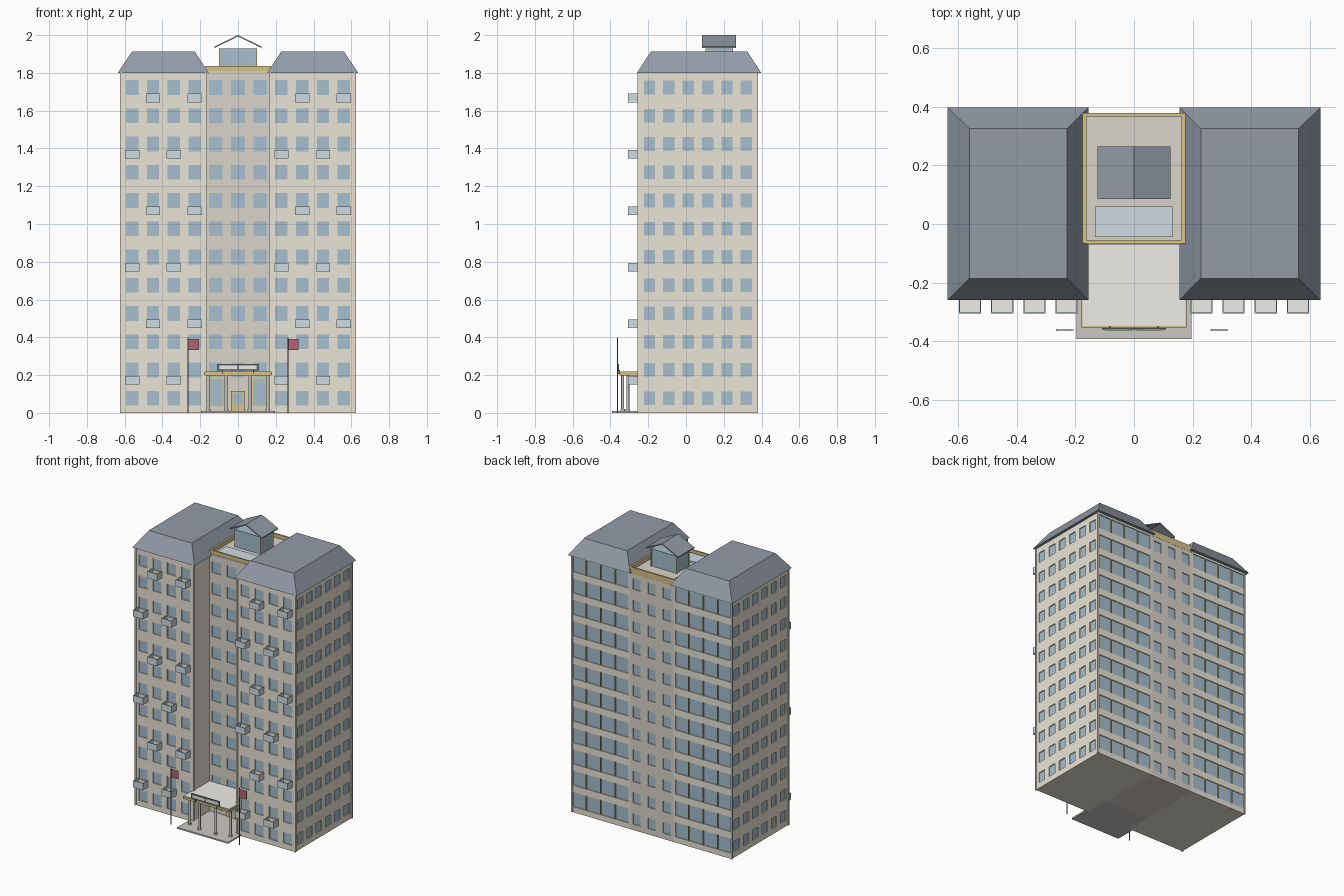
import bpy, bmesh
from mathutils import Matrix, Vector

if "Cube" in bpy.data.objects:
    bpy.data.objects.remove(bpy.data.objects["Cube"])


def mat(name, r, g, b):
    m = bpy.data.materials.new(name)
    m.diffuse_color = (r, g, b, 1)
    m.use_nodes = True
    m.node_tree.nodes["Principled BSDF"].inputs["Base Color"].default_value = m.diffuse_color
    return m


CREAM = mat("cream wall", 0.83, 0.78, 0.67)
TAUPE = mat("taupe wall", 0.70, 0.66, 0.59)
GLASS = mat("glass", 0.38, 0.52, 0.62)
PALE = mat("pale glass", 0.62, 0.72, 0.77)
SLATE = mat("slate", 0.29, 0.33, 0.39)
GOLD = mat("gold trim", 0.68, 0.55, 0.25)
WHITE = mat("white", 0.86, 0.85, 0.81)
GREY = mat("paving", 0.60, 0.58, 0.55)
DARK = mat("dark metal", 0.17, 0.19, 0.22)
RED = mat("red cloth", 0.45, 0.13, 0.18)


def finish(name, bm, material):
    bmesh.ops.recalc_face_normals(bm, faces=bm.faces)
    me = bpy.data.meshes.new(name)
    bm.to_mesh(me)
    bm.free()
    if material:
        me.materials.append(material)
    ob = bpy.data.objects.new(name, me)
    bpy.context.collection.objects.link(ob)
    return ob


# each box is (x0, x1, y0, y1, z0, z1)
def boxes(name, items, material=None):
    bm = bmesh.new()
    for x0, x1, y0, y1, z0, z1 in items:
        c = Matrix.Translation(((x0 + x1) / 2, (y0 + y1) / 2, (z0 + z1) / 2))
        bmesh.ops.create_cube(bm, size=1, matrix=c @ Matrix.Diagonal((x1 - x0, y1 - y0, z1 - z0, 1)))
    return finish(name, bm, material)


def cylinders(name, items, material, sides=16):
    bm = bmesh.new()
    for x, y, r, z0, z1 in items:
        bmesh.ops.create_cone(bm, cap_ends=True, segments=sides, radius1=r, radius2=r, depth=z1 - z0,
                              matrix=Matrix.Translation((x, y, (z0 + z1) / 2)))
    ob = finish(name, bm, material)
    for p in ob.data.polygons:
        p.use_smooth = len(p.vertices) == 4
    return ob


def mirrored(items):
    return items + [(-b[1], -b[0], *b[2:]) for b in items]


def cut(target, items):
    cutter = boxes(target.name + "_cutter", items)
    cutter.hide_render = True
    cutter.hide_viewport = True
    mod = target.modifiers.new("openings", "BOOLEAN")
    mod.operation = "DIFFERENCE"
    mod.solver = "EXACT"
    mod.object = cutter


FLOORS = [0.078 + 0.1495 * f for f in range(12)]
XI, XO, YF, YB, YC, TOP = 0.17, 0.618, -0.25, 0.378, -0.07, 1.81
COLS = [0.23, 0.34, 0.45, 0.56]
D, OUT = 0.007, 0.02


# window openings and their recessed panes, kept as (cutter, pane) pairs
def opening_y(x, z, w, h, y, s):
    a, b = sorted((y - s * D, y + s * OUT))
    p, q = sorted((y - s * D * 1.5, y - s * D * 0.9))
    return ((x - w / 2, x + w / 2, a, b, z - h / 2, z + h / 2),
            (x - w / 2, x + w / 2, p, q, z - h / 2, z + h / 2))


wing, core = [], []
for z in FLOORS:
    wing += [opening_y(x, z, 0.066, 0.078, YF, -1) for x in COLS]
    # ribbon glazing on the back
    wing.append(opening_y((XI + XO) / 2 + 0.004, z + 0.012, XO - XI - 0.016, 0.102, YB, 1))
    for i in range(6):
        y = -0.193 + 0.1025 * i
        e = (y - 0.03, y + 0.03, z - 0.036, z + 0.036)
        wing.append(((XO - D, XO + OUT, *e), (XO - D * 1.5, XO - D * 0.9, *e)))
    for x in (-0.117, 0, 0.117):
        if z > 0.2:
            core.append(opening_y(x, z, 0.072, 0.078, YC, -1))
        core.append(opening_y(x, z, 0.06, 0.075, YB, 1))

# wing walls with openings
for side, s in (("right", 1), ("left", -1)):
    flip = lambda b: b if s > 0 else (-b[1], -b[0], *b[2:])
    body = boxes(side + "_wing", [flip((XI, XO, YF, YB, 0, TOP))], CREAM)
    cut(body, [flip(c) for c, p in wing])
    boxes(side + "_wing_windows", [flip(p) for c, p in wing], GLASS)

# central core with openings
body = boxes("core", [(-XI, XI, YC, YB, 0, 1.81)], TAUPE)
cut(body, [c for c, p in core])
boxes("core_windows", [p for c, p in core], GLASS)

# mullions dividing the back glazing
boxes("back_mullions", mirrored([(x - 0.003, x + 0.003, YB - D, YB + 0.003, z - 0.039, z + 0.063)
                                 for z in FLOORS for x in (0.285, 0.397, 0.509)]), GOLD)

# corner strips on the wings
boxes("corner_strips", mirrored([(x - 0.006, x + 0.006, y - 0.006, y + 0.006, 0, 1.8)
                                 for x, y in ((XI, YF), (XO, YF), (XO, YB - 0.002))]), CREAM)

# balconies, staggered on every second floor
slabs, rails = [], []
for f in range(1, 12, 2):
    z = FLOORS[f] - 0.078
    for i, x in enumerate([-c for c in reversed(COLS)] + COLS):
        if i % 2 == (f // 2) % 2:
            a, b, t = x - 0.038, x + 0.038, z + 0.047
            slabs.append((a, b, -0.303, YF, z, z + 0.008))
            rails += [(a, b, -0.306, -0.301, z, t),
                      (a, a + 0.004, -0.303, YF, z, t), (b - 0.004, b, -0.303, YF, z, t)]
boxes("balcony_slabs", slabs, WHITE)
boxes("balcony_rails", rails, PALE)


# hipped wing roofs
def hip_roof(name, s):
    bm = bmesh.new()
    rings = []
    for x0, x1, y0, y1, z in ((0.155, 0.637, -0.26, 0.398, 1.8), (0.228, 0.562, -0.186, 0.326, 1.912)):
        rings.append([bm.verts.new((s * x, y, z)) for x, y in ((x0, y0), (x1, y0), (x1, y1), (x0, y1))])
    for i in range(4):
        j = (i + 1) % 4
        bm.faces.new((rings[0][i], rings[0][j], rings[1][j], rings[1][i]))
    for r in rings:
        bm.faces.new(r)
    finish(name, bm, SLATE)


hip_roof("right_roof", 1)
hip_roof("left_roof", -1)

# parapet around the core roof
P = 0.175
boxes("parapet", [(-P, P, -0.067, -0.055, 1.79, 1.836), (-P, P, 0.367, 0.379, 1.79, 1.836),
                  (-P, -P + 0.012, -0.067, 0.379, 1.79, 1.836), (P - 0.012, P, -0.067, 0.379, 1.79, 1.836)], GOLD)
boxes("skylight", [(-0.133, 0.131, -0.044, 0.06, 1.8, 1.822)], PALE)

# glazed rooftop room under an open gable
boxes("roof_room", [(-0.098, 0.098, 0.107, 0.245, 1.8, 1.93)], GLASS)
boxes("roof_room_posts", [(x - 0.004, x + 0.004, y - 0.004, y + 0.004, 1.8, 1.93)
                          for x in (-0.097, 0.097) for y in (0.108, 0.244)], GOLD)
bm = bmesh.new()
profile = [(-0.125, 1.932), (0, 1.992), (0.125, 1.932), (0.125, 1.94), (0, 2.0), (-0.125, 1.94)]
ends = [[bm.verts.new((x, y, z)) for x, z in profile] for y in (0.086, 0.265)]
for i in range(6):
    j = (i + 1) % 6
    bm.faces.new((ends[0][i], ends[0][j], ends[1][j], ends[1][i]))
for e in ends:
    bm.faces.new((e[0], e[1], e[4], e[5]))
    bm.faces.new((e[1], e[2], e[3], e[4]))
finish("gable_roof", bm, SLATE)

# entrance: paving, canopy, columns, blank sign, doors
boxes("entrance_paving", [(-0.197, 0.197, -0.392, YC, 0, 0.01)], GREY)
boxes("canopy", [(-0.175, 0.175, -0.348, YC, 0.198, 0.219)], WHITE)
boxes("canopy_trim", [(-0.18, 0.18, -0.353, -0.347, 0.2, 0.216)] +
      mirrored([(0.174, 0.18, -0.35, YF, 0.2, 0.216)]), GOLD)
spots = [(-0.158, -0.308), (-0.063, -0.335), (0.063, -0.335), (0.158, -0.308)]
cylinders("entrance_columns", [(x, y, 0.008, 0.01, 0.198) for x, y in spots], GREY)
cylinders("column_bases", [(x, y, 0.012, 0.008, 0.02) for x, y in spots], GREY)
boxes("sign_frame", [(-0.11, 0.11, -0.361, -0.355, 0.225, 0.26)], DARK)
boxes("sign_panels", mirrored([(0.006, 0.098, -0.363, -0.36, 0.233, 0.252)]), WHITE)
boxes("sign_posts", mirrored([(0.08, 0.086, -0.359, -0.349, 0.205, 0.228)]), DARK)
boxes("door", [(-0.036, 0.036, YC - 0.008, YC, 0.01, 0.115)], GOLD)
boxes("door_glass", [(-0.024, 0.024, YC - 0.01, YC - 0.006, 0.045, 0.1)], GLASS)
boxes("lobby_window_frames", mirrored([(0.075, 0.152, YC - 0.006, YC, 0.035, 0.185)]), GOLD)
boxes("lobby_windows", mirrored([(0.082, 0.145, YC - 0.008, YC - 0.004, 0.042, 0.178)]), GLASS)

# flags on poles
cylinders("flag_poles", [(x, -0.362, 0.003, 0, 0.4) for x in (-0.264, 0.264)], DARK, 8)
boxes("flags", [(x, x + 0.057, -0.363, -0.361, 0.332, 0.39) for x in (-0.264, 0.264)], RED)
